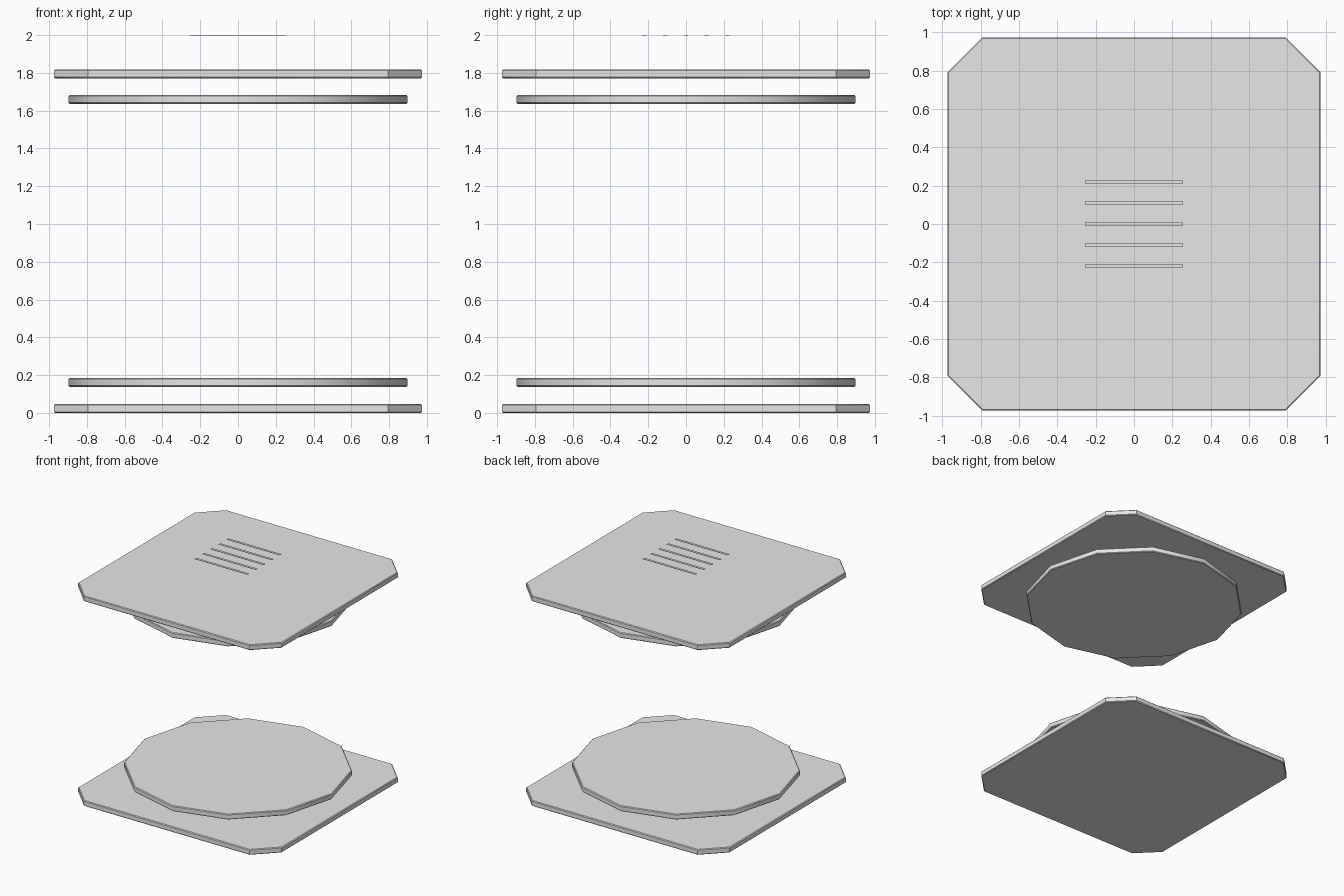
import bpy
import bmesh
from math import sin, cos, tau, radians

cube = bpy.data.objects.get("Cube")
if cube:
    bpy.data.objects.remove(cube, do_unlink=True)

GREY = (0.8, 0.8, 0.8, 1.0)
grey = bpy.data.materials.new("light_grey")
grey.use_nodes = True
grey.diffuse_color = GREY
grey.node_tree.nodes["Principled BSDF"].inputs["Base Color"].default_value = GREY


def slab(name, outline, bottom, thickness, bevel=0.0):
    """Extrude a flat outline upwards and soften its upper and lower rims."""
    bm = bmesh.new()
    base = bm.faces.new([bm.verts.new((x, y, bottom)) for x, y in outline])
    top = bmesh.ops.extrude_face_region(bm, geom=[base], use_keep_orig=True)
    verts = [g for g in top["geom"] if isinstance(g, bmesh.types.BMVert)]
    bmesh.ops.translate(bm, verts=verts, vec=(0, 0, thickness))
    bmesh.ops.recalc_face_normals(bm, faces=bm.faces)
    if bevel:
        rims = [e for e in bm.edges if abs(e.verts[0].co.z - e.verts[1].co.z) < 1e-5]
        bmesh.ops.bevel(bm, geom=rims, offset=bevel, segments=1,
                        profile=0.5, affect='EDGES')
    mesh = bpy.data.meshes.new(name)
    bm.to_mesh(mesh)
    bm.free()
    mesh.materials.append(grey)
    obj = bpy.data.objects.new(name, mesh)
    bpy.context.collection.objects.link(obj)
    bpy.ops.object.select_all(action='DESELECT')
    obj.select_set(True)
    bpy.context.view_layer.objects.active = obj
    bpy.ops.object.shade_smooth_by_angle(angle=radians(35))
    return obj


# Outlines: square with cut corners, twelve-sided disc
HALF, CUT = 0.974, 0.793
quarter = [(HALF, -CUT), (HALF, CUT)]
plate = []
for turn in range(4):
    plate += quarter
    quarter = [(-y, x) for x, y in quarter]
disc = [(0.897 * cos(tau * i / 12), 0.897 * sin(tau * i / 12)) for i in range(12)]

# Base and cap plates, each with a disc on its level below or above
THICK, BEVEL = 0.047, 0.006
slab("base_plate", plate, 0.0, THICK, BEVEL)
slab("base_disc", disc, 0.138, THICK, BEVEL)
slab("cap_disc", disc, 1.636, THICK, BEVEL)
slab("cap_plate", plate, 1.771, THICK, BEVEL)

# Row of thin vent slats above the cap
for i in range(5):
    y = (i - 2) * 0.11
    strip = [(-0.254, y - 0.011), (0.254, y - 0.011),
             (0.254, y + 0.011), (-0.254, y + 0.011)]
    slab(f"vent_slat_{i + 1}", strip, 1.997, 0.003)
